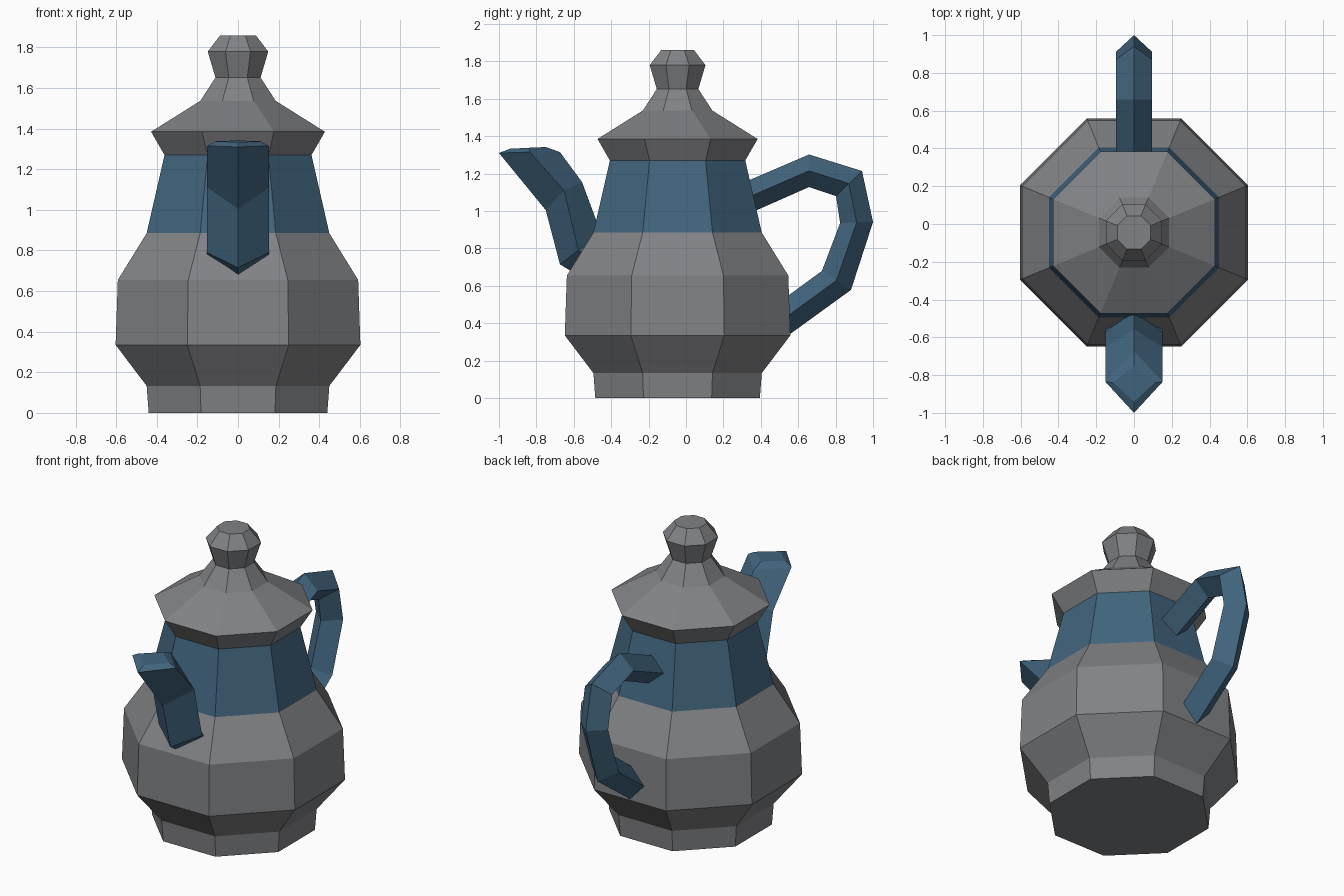
import bpy, bmesh, math

if "Cube" in bpy.data.objects:
    bpy.data.objects.remove(bpy.data.objects["Cube"])

CY = -0.045  # y of the pot's axis


def material(name, rgb):
    m = bpy.data.materials.new(name)
    m.diffuse_color = (*rgb, 1)
    m.use_nodes = True
    m.node_tree.nodes["Principled BSDF"].inputs["Base Color"].default_value = m.diffuse_color
    return m


grey = material("pewter grey", (0.22, 0.225, 0.235))
blue = material("slate blue", (0.053, 0.13, 0.21))


def loft(name, rings, mats, start_cap=True, end_cap=True, rule=None):
    """Skin a list of equal-length rings into one flat-shaded object."""
    bm = bmesh.new()
    loops = [[bm.verts.new(p) for p in r] for r in rings]
    n = len(loops[0])
    for a, b in zip(loops, loops[1:]):
        for i in range(n):
            j = (i + 1) % n
            bm.faces.new((a[i], a[j], b[j], b[i]))
    if start_cap:
        bm.faces.new(loops[0][::-1])
    if end_cap:
        bm.faces.new(loops[-1])
    bmesh.ops.recalc_face_normals(bm, faces=bm.faces)
    if rule:
        for f in bm.faces:
            f.material_index = rule(f.calc_center_median())
    me = bpy.data.meshes.new(name)
    bm.to_mesh(me)
    bm.free()
    for m in mats:
        me.materials.append(m)
    ob = bpy.data.objects.new(name, me)
    bpy.context.collection.objects.link(ob)
    return ob


def octagon(apothem, z):
    r = apothem / math.cos(math.pi / 8)
    angles = [math.pi / 8 + i * math.pi / 4 for i in range(8)]
    return [(r * math.cos(a), CY + r * math.sin(a), z) for a in angles]


def diamond(outer, inner, half_width, side=None):
    """Four-sided section: ridges on x = 0 and a corner on each side."""
    sy, sz = side or [(o + i) / 2 for o, i in zip(outer, inner)]
    return [(0, *outer), (half_width, sy, sz), (0, *inner), (-half_width, sy, sz)]


# Body with a blue neck band
body = [(0.44, 0), (0.45, 0.133), (0.603, 0.335), (0.592, 0.655),
        (0.45, 0.885), (0.362, 1.27)]
loft("body", [octagon(*p) for p in body], [grey, blue], end_cap=False,
     rule=lambda c: 1 if c.z > 0.885 else 0)

# Lid with knob
lid = [(0.362, 1.27), (0.428, 1.385), (0.186, 1.537), (0.111, 1.652),
       (0.149, 1.78), (0.088, 1.86)]
loft("lid", [octagon(*p) for p in lid], [grey], start_cap=False)

# Spout, from inside the body up to a bevelled mouth
spout = [
    ((-0.47, 0.59), (-0.36, 0.84), 0.15, (-0.42, 0.71)),
    ((-0.674, 0.715), (-0.45, 0.87), 0.152, (-0.575, 0.79)),
    ((-0.75, 1.005), (-0.556, 1.155), 0.152, (-0.652, 1.11)),
    ((-1.0, 1.31), (-0.674, 1.315), 0.152, (-0.835, 1.315)),
    ((-0.941, 1.333), (-0.75, 1.342), 0.11, (-0.84, 1.338)),
]
loft("spout", [diamond(*s) for s in spout], [blue])

# Handle, both ends buried in the body
handle = [
    ((0.25, 1.127), (0.25, 0.948)),
    ((0.658, 1.302), (0.658, 1.128)),
    ((0.941, 1.214), (0.802, 1.08)),
    ((1.0, 0.941), (0.824, 0.936)),
    ((0.882, 0.578), (0.727, 0.68)),
    ((0.45, 0.265), (0.42, 0.455)),
]
loft("handle", [diamond(o, i, 0.095) for o, i in handle], [blue])
